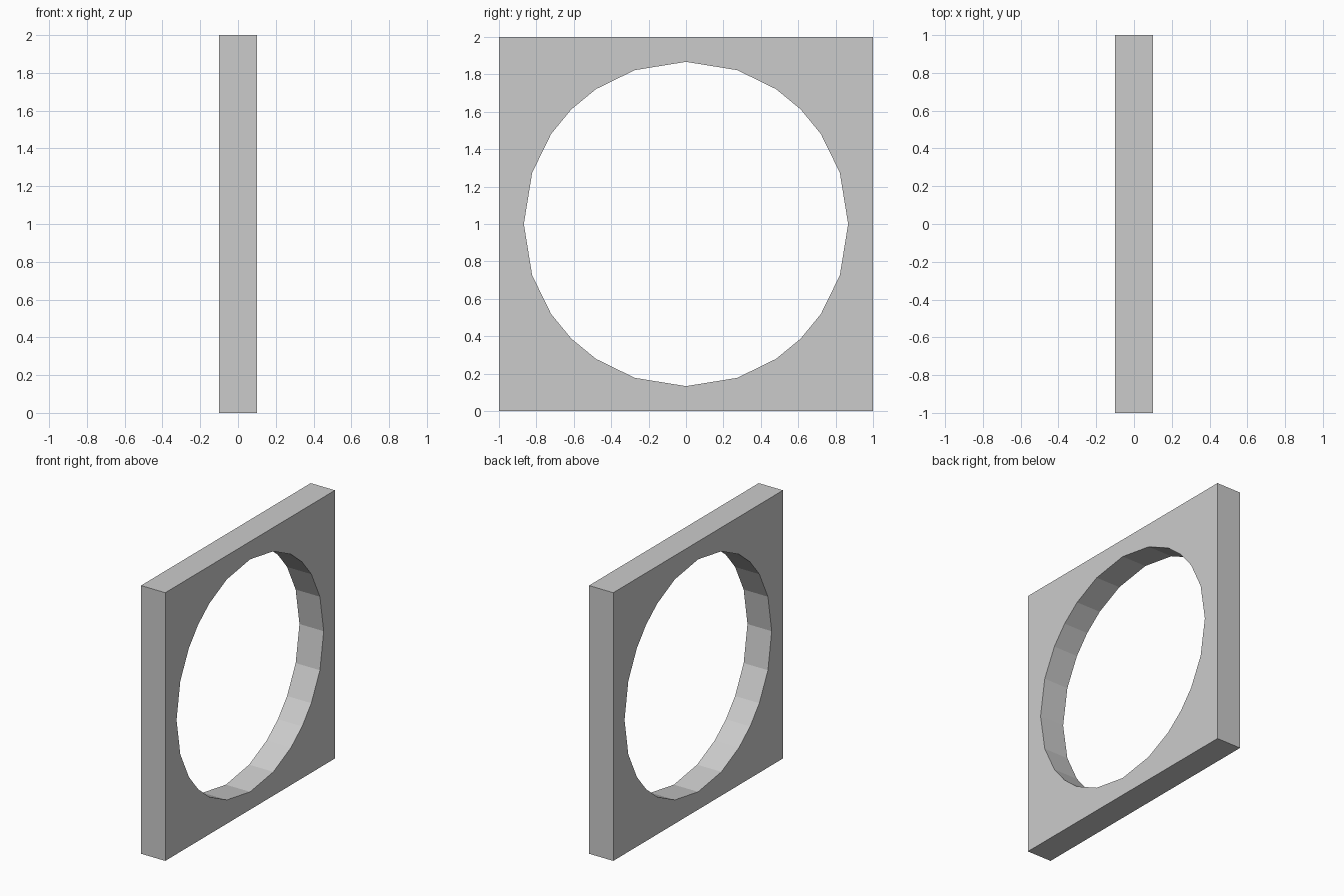
import bpy, bmesh
from mathutils import Vector

if "Cube" in bpy.data.objects:
    bpy.data.objects.remove(bpy.data.objects["Cube"])

HALF = 1.0       # half width of the square panel
RADIUS = 0.867   # hole radius
THICK = 0.1      # half thickness
STEPS = 6        # segments per side

# Outline of the square, evenly divided along each side
square = []
for side in range(4):
    for i in range(STEPS):
        y, z = HALF, -HALF + 2 * HALF * i / STEPS
        for _ in range(side):
            y, z = -z, y
        square.append(Vector((0, y, z)))

# Round opening: the same points pulled onto a circle
circle = [p.normalized() * RADIUS for p in square]

# Four loops around the section, bridged into a closed frame
bm = bmesh.new()
loops = []
for outline, x in ((square, THICK), (square, -THICK),
                   (circle, -THICK), (circle, THICK)):
    loops.append([bm.verts.new((x, p.y, p.z + HALF)) for p in outline])

n = len(square)
for k in range(4):
    a, b = loops[k], loops[(k + 1) % 4]
    for i in range(n):
        j = (i + 1) % n
        bm.faces.new((a[i], a[j], b[j], b[i]))
bmesh.ops.recalc_face_normals(bm, faces=bm.faces)

mesh = bpy.data.meshes.new("round_hole_panel")
bm.to_mesh(mesh)
bm.free()
panel = bpy.data.objects.new("round_hole_panel", mesh)
bpy.context.collection.objects.link(panel)
